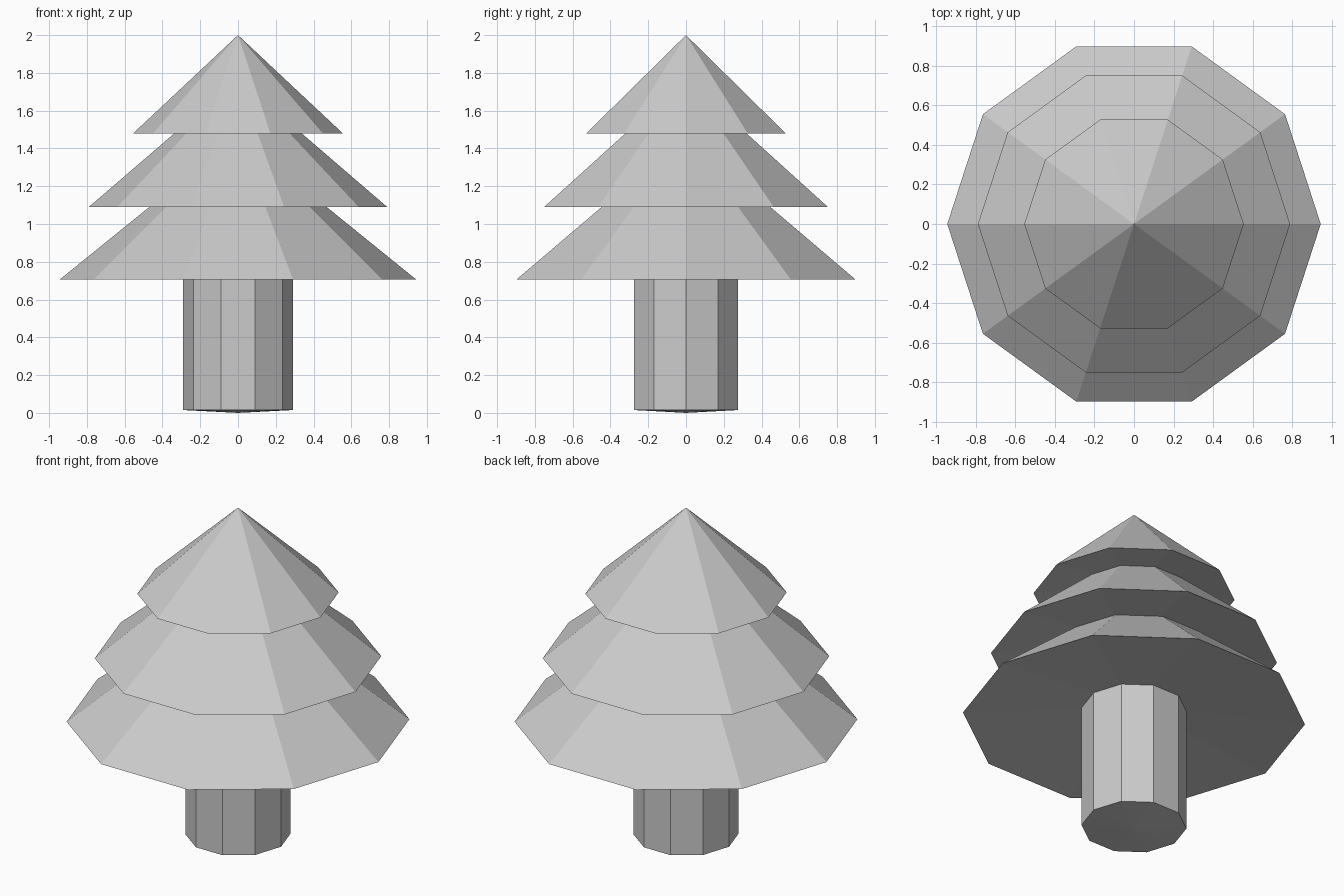
import bpy, bmesh
from math import cos, sin, tau

if "Cube" in bpy.data.objects:
    bpy.data.objects.remove(bpy.data.objects["Cube"])

SIDES = 10


def solid(name, rings, z_bottom, z_top):
    """Ten-sided solid: rings of (radius, z), closed by a centre point at each end."""
    bm = bmesh.new()
    loops = [[bm.verts.new((r * cos(tau * i / SIDES), r * sin(tau * i / SIDES), z))
              for i in range(SIDES)] for r, z in rings]
    low = bm.verts.new((0, 0, z_bottom))
    high = bm.verts.new((0, 0, z_top))
    for i in range(SIDES):
        j = (i + 1) % SIDES
        bm.faces.new((low, loops[0][j], loops[0][i]))
        bm.faces.new((high, loops[-1][i], loops[-1][j]))
        for a, b in zip(loops, loops[1:]):
            bm.faces.new((a[i], a[j], b[j], b[i]))
    bmesh.ops.recalc_face_normals(bm, faces=bm.faces)
    mesh = bpy.data.meshes.new(name)
    bm.to_mesh(mesh)
    bm.free()
    obj = bpy.data.objects.new(name, mesh)
    bpy.context.collection.objects.link(obj)
    return obj


# Trunk with a slightly bulging underside
solid("trunk", [(0.29, 0.015), (0.29, 0.82)], 0.0, 0.82)

# Branch tiers: cones with shallow hollow undersides
for name, radius, base, hollow, tip in [
    ("lower_branches", 0.945, 0.705, 0.08, 1.47),
    ("middle_branches", 0.79, 1.09, 0.08, 1.77),
    ("top_branches", 0.555, 1.48, 0.06, 2.0),
]:
    solid(name, [(radius, base)], base + hollow, tip)
